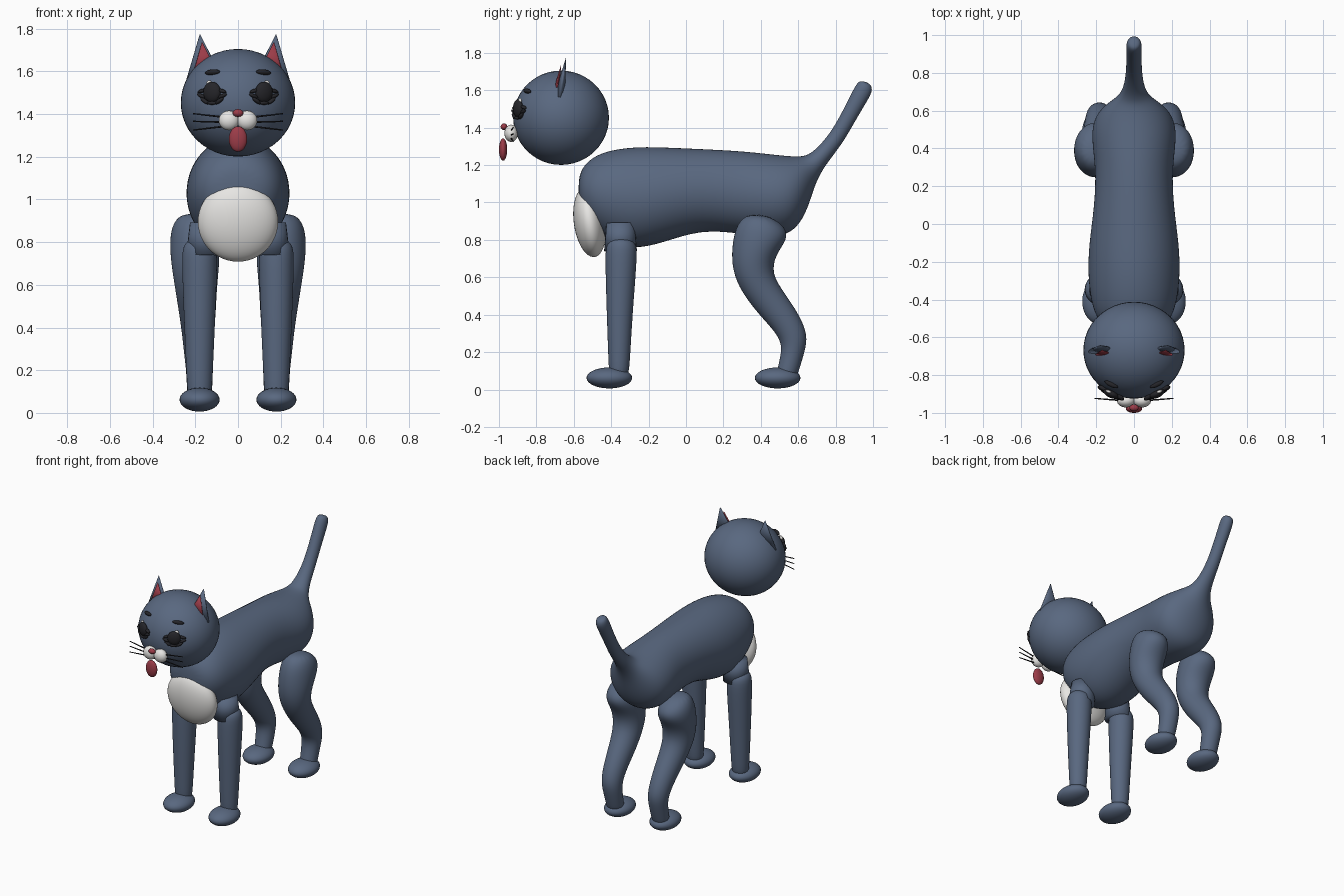
import bpy, bmesh, math
from mathutils import Vector

if "Cube" in bpy.data.objects:
    bpy.data.objects.remove(bpy.data.objects["Cube"])


def material(name, rgb):
    m = bpy.data.materials.new(name)
    m.diffuse_color = (*rgb, 1)
    m.use_nodes = True
    m.node_tree.nodes["Principled BSDF"].inputs["Base Color"].default_value = m.diffuse_color
    return m


FUR = material("slate_fur", (0.10, 0.138, 0.215))
WHITE = material("white_fur", (0.80, 0.79, 0.77))
RED = material("rose_red", (0.33, 0.045, 0.065))
BLACK = material("charcoal", (0.018, 0.018, 0.022))


def finish(bm, name, mat, subsurf=0, smooth=True):
    bmesh.ops.recalc_face_normals(bm, faces=bm.faces)
    for f in bm.faces:
        f.smooth = smooth
    me = bpy.data.meshes.new(name)
    bm.to_mesh(me)
    bm.free()
    me.materials.append(mat)
    ob = bpy.data.objects.new(name, me)
    bpy.context.collection.objects.link(ob)
    if subsurf:
        mod = ob.modifiers.new("smooth", 'SUBSURF')
        mod.levels = mod.render_levels = subsurf
    return ob


def ellipsoid(name, loc, radii, mat, rot=(0, 0, 0), seg=32):
    bm = bmesh.new()
    bmesh.ops.create_uvsphere(bm, u_segments=seg, v_segments=seg // 2, radius=1)
    for v in bm.verts:
        v.co = Vector((v.co.x * radii[0], v.co.y * radii[1], v.co.z * radii[2]))
    ob = finish(bm, name, mat)
    ob.location, ob.rotation_euler = loc, rot
    return ob


def cone(name, a, b, r1, r2, mat, flat=1.0, seg=24, smooth=True):
    """Round or flattened cone from point a to point b."""
    a, b = Vector(a), Vector(b)
    bm = bmesh.new()
    bmesh.ops.create_cone(bm, cap_ends=True, segments=seg, radius1=r1,
                          radius2=r2, depth=(b - a).length)
    for v in bm.verts:
        v.co.y *= flat
    ob = finish(bm, name, mat, smooth=smooth)
    ob.location = (a + b) / 2
    ob.rotation_euler = Vector((0, 0, 1)).rotation_difference(b - a).to_euler()
    return ob


def loft(name, sections, mat, n=16):
    """Sections: (y, z) of one edge, (y, z) of the other, centre x, half width."""
    bm = bmesh.new()
    rings = []
    for y1, z1, y2, z2, cx, w in sections:
        p, q = Vector((cx, y1, z1)), Vector((cx, y2, z2))
        rings.append([bm.verts.new((p + q) / 2
                                   + (p - q) / 2 * math.cos(2 * math.pi * i / n)
                                   + Vector((w * math.sin(2 * math.pi * i / n), 0, 0)))
                      for i in range(n)])
    for r, s in zip(rings, rings[1:]):
        for i in range(n):
            j = (i + 1) % n
            bm.faces.new((r[i], r[j], s[j], s[i]))
    bm.faces.new(rings[0])
    bm.faces.new(rings[-1])
    return finish(bm, name, mat, subsurf=2)


# Body flowing into the raised tail
loft("body_and_tail", [
    (-.575, 1.13, -.575, 1.03, 0, .07), (-.55, 1.20, -.56, .94, 0, .15),
    (-.48, 1.26, -.51, .86, 0, .205), (-.38, 1.29, -.42, .79, 0, .235),
    (-.25, 1.305, -.28, .74, 0, .25), (-.10, 1.30, -.12, .78, 0, .245),
    (.10, 1.29, .08, .85, 0, .215), (.30, 1.28, .28, .83, 0, .205),
    (.46, 1.262, .48, .805, 0, .235), (.57, 1.25, .59, .845, 0, .21),
    (.63, 1.25, .655, .97, 0, .14), (.66, 1.262, .69, 1.10, 0, .085),
    (.70, 1.29, .745, 1.20, 0, .055), (.77, 1.37, .835, 1.31, 0, .043),
    (.83, 1.475, .905, 1.435, 0, .041), (.88, 1.575, .965, 1.535, 0, .042),
    (.91, 1.635, 1.00, 1.595, 0, .042), (.935, 1.655, .99, 1.635, 0, .028)], FUR)

# Chest bib and head
ellipsoid("chest_bib", (0, -.515, .895), (.188, .085, .188), WHITE, (math.radians(8), 0, 0), 48)
HEAD, HR = Vector((0, -.668, 1.453)), Vector((.268, .256, .252))
ellipsoid("head", HEAD, HR, FUR, seg=48)


def face(x, z, lift=0.0):
    """Point on the front of the head at x, z."""
    d = max(0, 1 - (x / HR.x) ** 2 - ((z - HEAD.z) / HR.z) ** 2)
    return Vector((x, HEAD.y - HR.y * math.sqrt(d) - lift, z))


for s, side in ((1, "left"), (-1, "right")):
    # Front leg with shoulder stub and paw
    loft("front_leg_" + side, [
        (-.39, .815, -.31, .815, s * .18, .045), (-.428, .785, -.265, .785, s * .18, .08),
        (-.435, .72, -.258, .72, s * .18, .086), (-.425, .40, -.285, .40, s * .18, .073),
        (-.415, .12, -.30, .12, s * .18, .06), (-.41, .06, -.31, .06, s * .18, .055)], FUR)
    cone("shoulder_stub_" + side, (s * .155, -.35, .74), (s * .15, -.35, .89), .088, .075, FUR)
    ellipsoid("front_paw_" + side, (s * .18, -.41, .062), (.094, .122, .056), FUR)

    # Bent hind leg and paw
    hind = [(.33, .94, .45, .93, .205, .065), (.27, .89, .54, .865, .205, .108),
            (.245, .79, .545, .80, .203, .12), (.24, .67, .48, .72, .20, .115),
            (.275, .55, .46, .62, .197, .10), (.37, .42, .525, .52, .19, .088),
            (.46, .325, .605, .405, .187, .076), (.505, .26, .655, .29, .184, .07),
            (.51, .20, .635, .20, .18, .064), (.485, .10, .605, .10, .18, .06),
            (.48, .06, .59, .06, .18, .055)]
    loft("hind_leg_" + side, [(a, b, c, d, s * x, w) for a, b, c, d, x, w in hind], FUR)
    ellipsoid("hind_paw_" + side, (s * .18, .49, .062), (.094, .122, .056), FUR)

    # Pointed ear with red lining
    cone("ear_" + side, (s * .16, -.675, 1.57), (s * .178, -.642, 1.772), .082, .002, FUR, .35)
    cone("ear_lining_" + side, (s * .155, -.694, 1.60), (s * .168, -.668, 1.735), .055, .002, RED, .28)

    # Eye, glint, ring of lashes and brow
    yaw = s * math.radians(25)
    ellipsoid("eye_" + side, face(s * .122, 1.503, .008), (.044, .022, .048), BLACK, (0, 0, yaw), 24)
    ellipsoid("eye_glint_" + side, face(s * .135, 1.543, .018), (.015, .008, .015), WHITE, (0, 0, yaw), 16)
    for i, (dx, dz, tilt) in enumerate(((-.048, -.012, 20), (.048, -.012, -20), (-.035, -.035, 35),
                                        (.035, -.035, -35), (0, -.045, 0), (-.045, .012, -15),
                                        (.045, .012, 15))):
        ellipsoid(f"lash_{side}_{i}", face(s * .122 + dx, 1.497 + dz, .008), (.026, .012, .009), BLACK,
                  (0, math.radians(tilt), yaw), 12)
    ellipsoid("brow_" + side, face(s * .12, 1.596, .004), (.039, .014, .013), BLACK,
              (math.radians(-30), s * math.radians(5), yaw), 16)

    # Muzzle cheek and whiskers
    ellipsoid("muzzle_" + side, (s * .042, -.935, 1.37), (.048, .036, .046), WHITE)
    for i, (z1, z2) in enumerate(((1.385, 1.402), (1.362, 1.366), (1.343, 1.325))):
        cone(f"whisker_{side}_{i}", (s * .06, -.935, z1), (s * .21, -.923, z2), .0045, .003, BLACK, seg=8)

# Nose and tongue
ellipsoid("nose", (0, -.973, 1.405), (.025, .018, .018), RED, seg=24)
ellipsoid("tongue", (0, -.978, 1.283), (.043, .022, .06), RED, seg=24)
